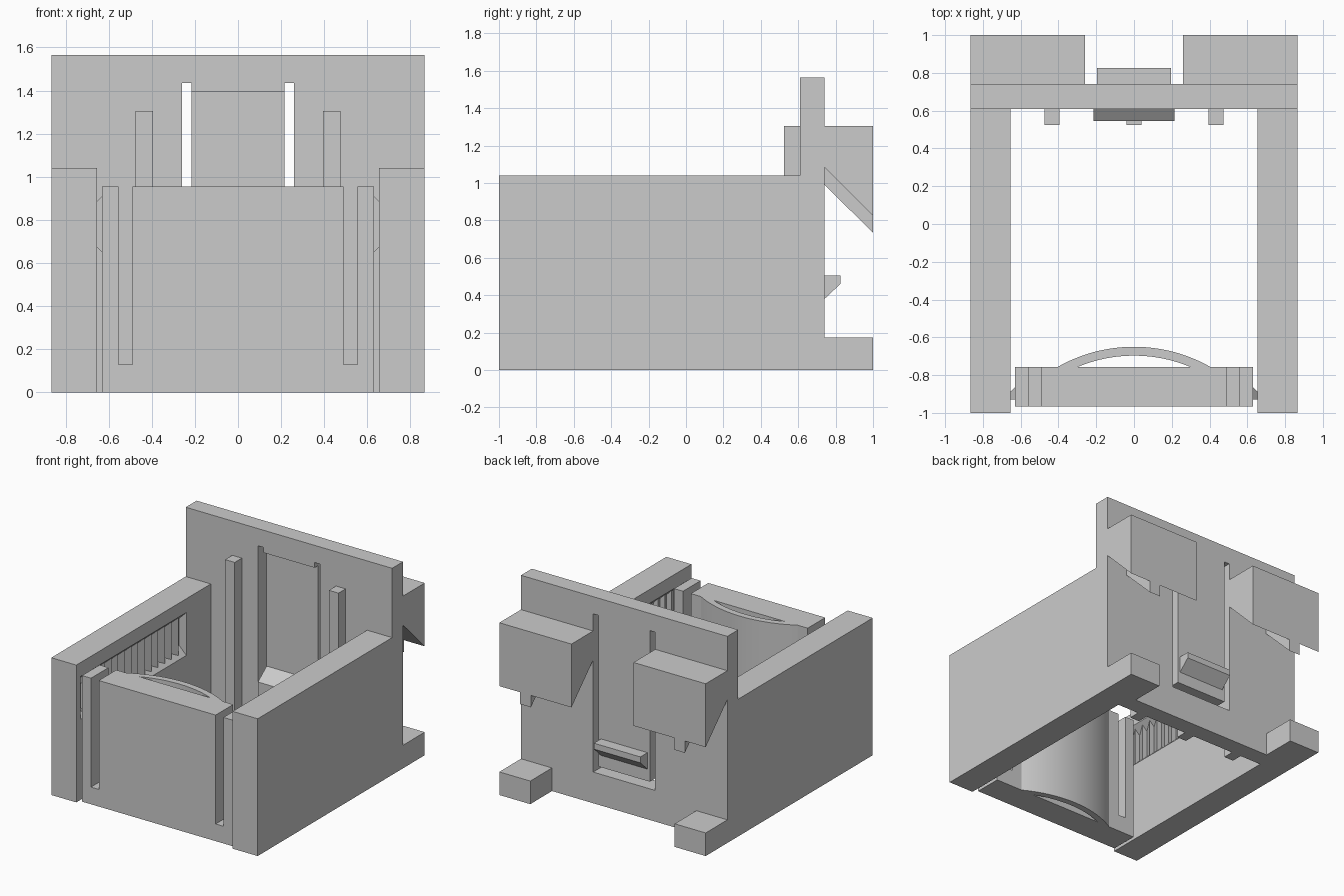
import bpy, bmesh, math

if "Cube" in bpy.data.objects:
    bpy.data.objects.remove(bpy.data.objects["Cube"])

grey = bpy.data.materials.new("light_grey")
grey.diffuse_color = (0.6, 0.6, 0.6, 1)
grey.use_nodes = True
grey.node_tree.nodes["Principled BSDF"].inputs["Base Color"].default_value = grey.diffuse_color


def finish(name, bm):
    bmesh.ops.recalc_face_normals(bm, faces=bm.faces)
    me = bpy.data.meshes.new(name)
    bm.to_mesh(me)
    bm.free()
    ob = bpy.data.objects.new(name, me)
    bpy.context.collection.objects.link(ob)
    me.materials.append(grey)
    return ob


def loft(name, rings):
    """Closed solid through rings of equal point count."""
    bm = bmesh.new()
    vs = [[bm.verts.new(p) for p in r] for r in rings]
    n = len(vs[0])
    for a, b in zip(vs, vs[1:]):
        for i in range(n):
            j = (i + 1) % n
            bm.faces.new((a[i], a[j], b[j], b[i]))
    bm.faces.new(vs[0])
    bm.faces.new(vs[-1])
    return finish(name, bm)


def box(name, x0, x1, y0, y1, z0, z1):
    return loft(name, [[(x0, y0, z), (x1, y0, z), (x1, y1, z), (x0, y1, z)] for z in (z0, z1)])


def prism_x(name, yz, x0, x1):
    return loft(name, [[(x, y, z) for y, z in yz] for x in (x0, x1)])


def cut(ob, cutter):
    mod = ob.modifiers.new("cut", 'BOOLEAN')
    mod.operation = 'DIFFERENCE'
    mod.solver = 'EXACT'
    mod.object = cutter
    dg = bpy.context.evaluated_depsgraph_get()
    me = bpy.data.meshes.new_from_object(ob.evaluated_get(dg))
    ob.modifiers.clear()
    ob.data = me
    bpy.data.objects.remove(cutter)


# Back plate with an opening for the spring latch
plate = box("back_plate", -0.865, 0.865, 0.61, 0.74, 0, 1.565)
cut(plate, box("opening_cutter", -0.26, 0.26, 0.5, 0.9, 0.236, 1.435))

# Spring latch: lip, tongue with inner thumb ledge, outer hook
box("latch_lip", -0.215, 0.215, 0.61, 0.74, 1.395, 1.436)
prism_x("latch_tongue", [(0.74, 1.436), (0.65, 1.436), (0.65, 0.52), (0.545, 0.44),
                         (0.545, 0.29), (0.74, 0.29)], -0.215, 0.215)
prism_x("latch_hook", [(0.74, 0.505), (0.825, 0.505), (0.825, 0.46), (0.74, 0.38)], -0.195, 0.195)
box("centre_stop", -0.04, 0.04, 0.525, 0.61, 0, 0.236)

# Sawtooth depths along the ratchet groove: (y, depth)
saw = []
for i in range(15):
    y = -0.95 + 0.08 * i
    saw += [(y, 0.06), (y + 0.079, 0.02)]
saw += [(0.25, 0.06), (0.317, 0.06)]

for s, side in ((1, "right"), (-1, "left")):
    # Side wall with a ratchet groove on its inner face
    wall = box("side_wall_" + side, s * 0.655, s * 0.865, -1, 0.61, 0, 1.04)
    rings = [[(s * 0.645, y, 0.60), (s * (0.655 + d), y, 0.61 + d),
              (s * (0.655 + d), y, 0.935 - d), (s * 0.645, y, 0.945)] for y, d in saw]
    cut(wall, loft("groove_cutter", rings))

    # Inner guide post, rear foot, rear hanger with its locating tab
    box("guide_post_" + side, s * 0.395, s * 0.475, 0.525, 0.61, 0, 1.305)
    box("rear_foot_" + side, s * 0.605, s * 0.865, 0.74, 1, 0, 0.175)
    prism_x("rear_hanger_" + side, [(0.74, 1.305), (1, 1.305), (1, 0.825), (0.74, 1.085)],
            s * 0.26, s * 0.865)
    prism_x("hanger_tab_" + side, [(0.74, 1.085), (1, 0.825), (1, 0.735), (0.74, 0.99)],
            s * 0.60, s * 0.69)

    # Ratchet tooth on the slider's side spring
    loft("slider_tooth_" + side, [
        [(s * 0.63, -0.93, 0.65), (s * 0.63, -0.865, 0.65), (s * 0.63, -0.865, 0.91), (s * 0.63, -0.93, 0.91)],
        [(s * 0.69, -0.93, 0.71), (s * 0.69, -0.92, 0.71), (s * 0.69, -0.92, 0.85), (s * 0.69, -0.93, 0.85)]])

# Front slider: one outline with two spring slots
half = [(0.49, 0.955), (0.49, 0.13), (0.555, 0.13), (0.555, 0.955), (0.63, 0.955), (0.63, 0)]
outline = half + [(-x, z) for x, z in reversed(half)]
loft("front_slider", [[(x, y, z) for x, z in outline] for y in (-0.967, -0.757)])

# Curved pressing band behind the slider
CY, N = -1.47, 32


def arc(r):
    a = math.acos((-0.757 - CY) / r)
    return [(r * math.sin(t), CY + r * math.cos(t))
            for t in (-a + 2 * a * i / N for i in range(N + 1))]


band = arc(0.82) + arc(0.773)[::-1]
bow = loft("pressing_band", [[(x, y, z) for x, y in band] for z in (0, 0.955)])
bpy.context.view_layer.objects.active = bow
bow.select_set(True)
bpy.ops.object.shade_smooth_by_angle(angle=math.radians(30))
